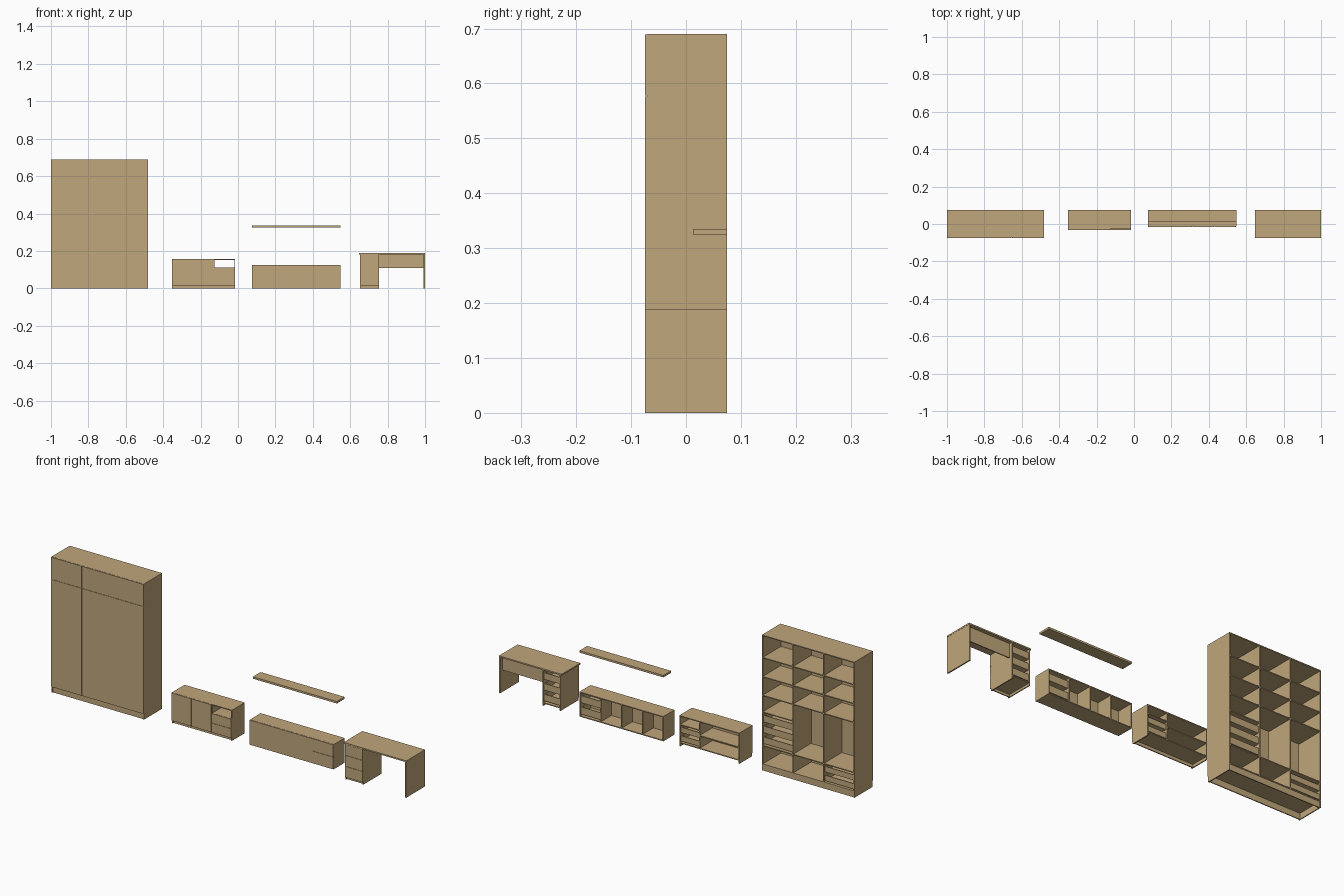
import bpy
import bmesh
from mathutils import Matrix, Vector

if "Cube" in bpy.data.objects:
    bpy.data.objects.remove(bpy.data.objects["Cube"], do_unlink=True)

# One oak board material
oak = bpy.data.materials.new("light_oak")
oak.use_nodes = True
oak_colour = (0.53, 0.385, 0.2, 1)
oak.diffuse_color = oak_colour
oak.node_tree.nodes["Principled BSDF"].inputs["Base Color"].default_value = oak_colour

BOARD = 0.005
GAP = 0.0006
BACK = 0.075


def board(name, x0, x1, y0, y1, z0, z1):
    """Flat rectangular panel given by its extents."""
    low, high = Vector((x0, y0, z0)), Vector((x1, y1, z1))
    bm = bmesh.new()
    bmesh.ops.create_cube(bm, size=1)
    size = Matrix.Diagonal((high - low).to_4d())
    bm.transform(Matrix.Translation((low + high) / 2) @ size)
    mesh = bpy.data.meshes.new(name)
    bm.to_mesh(mesh)
    bm.free()
    mesh.materials.append(oak)
    bpy.context.collection.objects.link(bpy.data.objects.new(name, mesh))


def upright(name, x, y0, z0, z1):
    """Vertical divider centred on x."""
    board(name, x - BOARD / 2, x + BOARD / 2, y0, BACK, z0, z1)


def shelf(name, x0, x1, y0, z):
    """Horizontal panel whose top is at z."""
    board(name, x0, x1, y0, BACK, z - BOARD, z)


def front(name, x0, x1, y, z0, z1):
    """Door or drawer front with a hairline gap around it."""
    board(name, x0 + GAP, x1 - GAP, y, y + BOARD, z0 + GAP, z1 - GAP)


def drawers(name, count, x0, x1, y0, z0, z1):
    """Stack of open-topped drawer boxes."""
    step = (z1 - z0) / count
    x0, x1, y1 = x0 + BOARD, x1 - BOARD, BACK - BOARD
    thin = BOARD * 0.8
    for i in range(count):
        low = z0 + i * step + step * 0.12
        high = low + step * 0.62
        board(name + "_bottom", x0, x1, y0, y1, low, low + thin)
        board(name + "_right_side", x0, x0 + thin, y0, y1, low + thin, high)
        board(name + "_left_side", x1 - thin, x1, y0, y1, low + thin, high)
        board(name + "_front_wall", x0 + thin, x1 - thin, y0, y0 + thin, low + thin, high)
        board(name + "_back_wall", x0 + thin, x1 - thin, y1 - thin, y1, low + thin, high)


def drawer_fronts(name, count, x0, x1, y, z0, z1):
    step = (z1 - z0) / count
    for i in range(count):
        front(name, x0, x1, y, z0 + i * step, z0 + (i + 1) * step)


def carcass(name, x0, x1, y0, height, floor):
    """Two sides, top and bottom; returns the body's front edge."""
    body = y0 + BOARD
    board(name + "_right_side", x0, x0 + BOARD, body, BACK, 0, height - BOARD)
    board(name + "_left_side", x1 - BOARD, x1, body, BACK, 0, height - BOARD)
    shelf(name + "_top", x0, x1, body, height)
    shelf(name + "_bottom", x0 + BOARD, x1 - BOARD, body, floor + BOARD)
    return body


def columns(x0, x1, count):
    return [x0 + (x1 - x0) * i / count for i in range(count + 1)]


# Wardrobe
x0, x1, height, floor, split = -1.0, -0.48, 0.69, 0.03, 0.577
y = -BACK
body = carcass("wardrobe", x0, x1, y, height, floor)
board("wardrobe_front_plinth", x0 + BOARD, x1 - BOARD, body + 0.003, body + 0.008, 0, floor)
board("wardrobe_back_plinth", x0 + BOARD, x1 - BOARD, BACK - 0.008, BACK - 0.003, 0, floor)
cols = columns(x0, x1, 3)
for x in cols[1:-1]:
    upright("wardrobe_divider", x, body, floor + BOARD, height - BOARD)
for a, b in zip(cols, cols[1:]):
    for z in (split, 0.48, 0.385, 0.13):
        shelf("wardrobe_shelf", a + BOARD / 2, b - BOARD / 2, body + 0.002, z)
a, b = cols[2:]
shelf("wardrobe_drawer_cover", a + BOARD / 2, b - BOARD / 2, body + 0.002, 0.3)
drawers("wardrobe_upper_drawer", 3, a, b, body + 0.01, 0.13, 0.295)
drawers("wardrobe_lower_drawer", 2, cols[0], cols[1], body + 0.01, floor + BOARD, 0.125)
mid = (a + b) / 2
for p, q in ((cols[0], cols[1]), (cols[1], a), (a, mid), (mid, b)):
    front("wardrobe_door", p, q, y, floor, split)
    front("wardrobe_top_door", p, q, y, split, height)

# Sideboard with an open niche
x0, x1, height, floor, niche = -0.353, -0.015, 0.156, 0.015, 0.112
y = -0.032
body = carcass("sideboard", x0, x1, y, height, floor)
board("sideboard_plinth", x0 + BOARD, x1 - BOARD, body + 0.006, body + 0.011, 0, floor)
cols = columns(x0, x1, 3)
a, b = cols[2:]
upright("sideboard_divider", a, body, floor + BOARD, height - BOARD)
shelf("sideboard_shelf", x0 + BOARD, a - BOARD / 2, body + 0.002, 0.085)
shelf("sideboard_niche_floor", a + BOARD / 2, b - BOARD, body, niche)
drawers("sideboard_drawer", 2, a, b, body, floor + BOARD, niche - BOARD)
for p, q in zip(cols[:2], cols[1:]):
    front("sideboard_door", p, q, y, floor, height)
drawer_fronts("sideboard_drawer_front", 2, a, b, y, floor, niche)

# Low wall cabinet
x0, x1, height = 0.075, 0.547, 0.126
y = -0.015
body = carcass("low_cabinet", x0, x1, y, height, 0)
cols = columns(x0, x1, 4)
for x in cols[1:-1]:
    upright("low_cabinet_divider", x, body, BOARD, height - BOARD)
drawers("low_cabinet_drawer", 2, cols[3], cols[4], body, BOARD, height - BOARD)
for p, q in ((cols[0], cols[2]), (cols[2], cols[3])):
    front("low_cabinet_door", p, q, y, 0, height)
drawer_fronts("low_cabinet_drawer_front", 2, cols[3], cols[4], y, 0, height)

# Wall shelf
board("wall_shelf", x0, x1, 0.013, BACK, 0.325, 0.335)

# Desk
x0, x1, height, floor = 0.647, 1.0, 0.188, 0.012
inner = 0.755
under = height - 0.007
board("desk_top", x0, x1, -BACK, BACK, under, height)
board("desk_leg_panel", x1 - 0.008, x1 - 0.001, -BACK, BACK, 0, under)
board("desk_modesty_panel", inner, x1 - 0.008, 0.052, 0.057, 0.11, under)
y = -BACK
body = y + BOARD
x0 += 0.006
board("desk_pedestal_right_side", x0, x0 + BOARD, body, BACK, 0, under)
board("desk_pedestal_left_side", inner - BOARD, inner, body, BACK, 0, under)
shelf("desk_pedestal_bottom", x0 + BOARD, inner - BOARD, body, floor + BOARD)
board("desk_pedestal_plinth", x0 + BOARD, inner - BOARD, body + 0.006, body + 0.011, 0, floor)
drawers("desk_drawer", 3, x0, inner, body, floor + BOARD, under)
drawer_fronts("desk_drawer_front", 3, x0, inner, y, floor, under)
